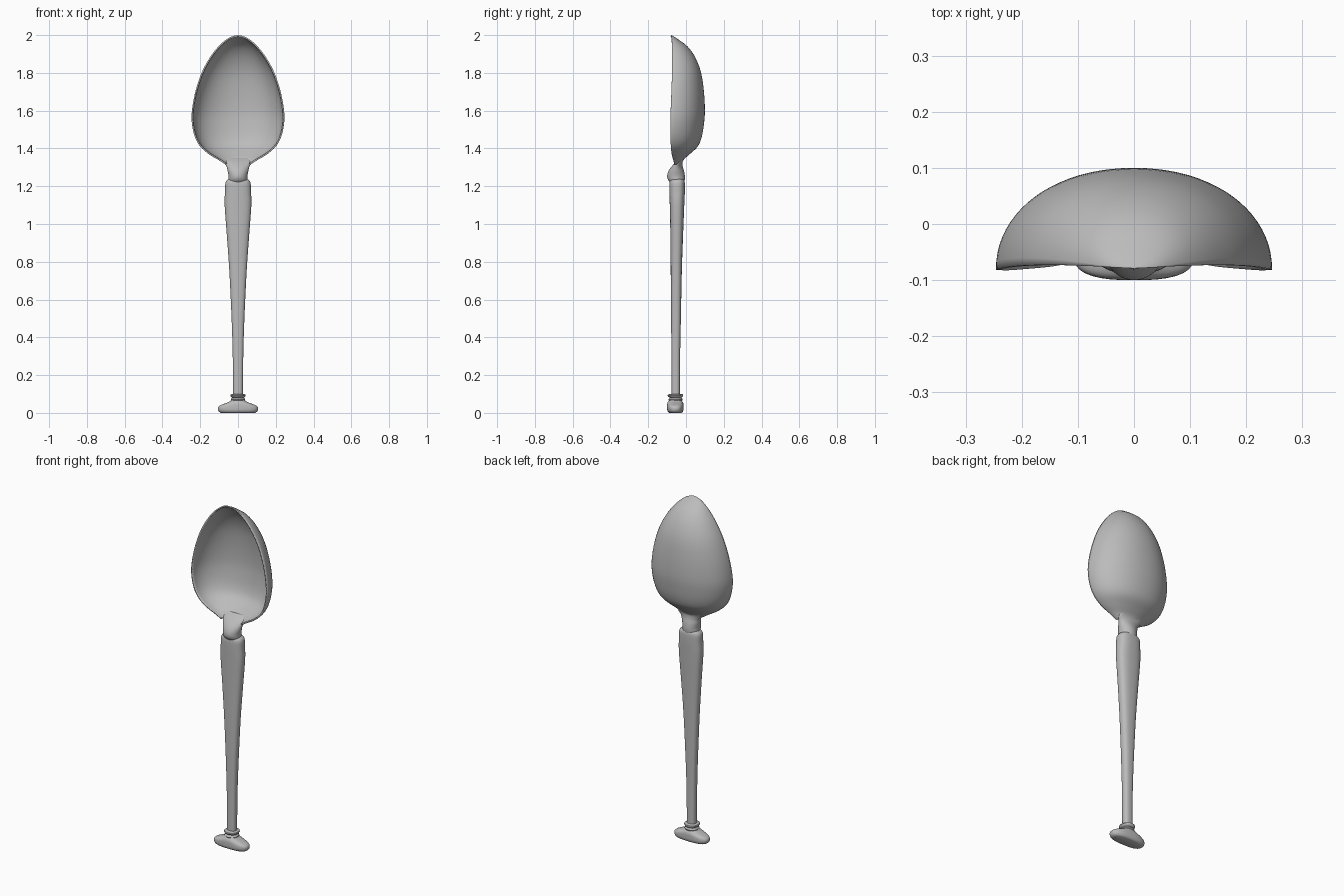
import bpy, bmesh, math

if "Cube" in bpy.data.objects:
    bpy.data.objects.remove(bpy.data.objects["Cube"], do_unlink=True)

metal = bpy.data.materials.new("grey metal")
metal.use_nodes = True
GREY = (0.5, 0.5, 0.5, 1)
metal.diffuse_color = GREY
metal.node_tree.nodes["Principled BSDF"].inputs["Base Color"].default_value = GREY


def spline(points, steps):
    """Smooth curve through the points."""
    out = []
    for i in range(len(points) - 1):
        a, b, c, d = (points[min(max(i + k, 0), len(points) - 1)] for k in (-1, 0, 1, 2))
        for s in range(steps):
            t = s / steps
            out.append([q + t / 2 * (r - p + t * (2 * p - 5 * q + 4 * r - u + t * (3 * (q - r) + u - p)))
                        for p, q, r, u in zip(a, b, c, d)])
    return out + [list(points[-1])]


def power(v, n):
    return math.copysign(abs(v) ** (2 / n), v)


def finish(name, bm, angle):
    bmesh.ops.remove_doubles(bm, verts=bm.verts, dist=1e-5)
    bmesh.ops.recalc_face_normals(bm, faces=bm.faces)
    mesh = bpy.data.meshes.new(name)
    bm.to_mesh(mesh)
    bm.free()
    mesh.materials.append(metal)
    obj = bpy.data.objects.new(name, mesh)
    bpy.context.collection.objects.link(obj)
    bpy.ops.object.select_all(action="DESELECT")
    obj.select_set(True)
    bpy.context.view_layer.objects.active = obj
    bpy.ops.object.shade_smooth_by_angle(angle=math.radians(angle))
    return obj


def bridge(bm, rings, closed):
    for low, high in zip(rings, rings[1:]):
        n = len(low)
        for i in range(n if closed else n - 1):
            j = (i + 1) % n
            bm.faces.new((low[i], low[j], high[j], high[i]))


def loft(name, sections, n=2.0, steps=1, sides=32, angle=40):
    """Solid from sections: height, half width, front y, back y."""
    bm = bmesh.new()
    rings = []
    for z, w, front, back in spline(sections, steps):
        ring = []
        for i in range(sides):
            a = math.tau * (i + 0.5) / sides
            ring.append(bm.verts.new((w * power(math.cos(a), n),
                                      (front + back) / 2 + (back - front) / 2 * power(math.sin(a), n), z)))
        rings.append(ring)
    bridge(bm, rings, True)
    bm.faces.new(rings[0])
    bm.faces.new(rings[-1])
    return finish(name, bm, angle)


# Bowl: half-oval sections of height, half width, rim y, back y
bowl_sections = [
    (1.315, .066, -.062, -.022), (1.34, .105, -.068, -.012), (1.37, .155, -.076, .02),
    (1.41, .2, -.08, .062), (1.46, .228, -.082, .083), (1.53, .244, -.082, .095),
    (1.6, .244, -.081, .1), (1.7, .226, -.077, .095), (1.8, .193, -.074, .08),
    (1.88, .15, -.073, .05), (1.94, .104, -.074, .008), (1.98, .058, -.076, -.045),
    (1.995, .026, -.078, -.069), (2.0, 0, -.079, -.079)]
bm = bmesh.new()
rows = []
for z, w, rim, back in spline(bowl_sections, 4):
    row = []
    for i in range(41):
        a = math.pi * i / 40
        row.append(bm.verts.new((w * power(math.cos(a), 2.1), rim + (back - rim) * power(math.sin(a), 2.1), z)))
    rows.append(row)
bridge(bm, rows, False)
bmesh.ops.dissolve_degenerate(bm, dist=1e-6, edges=bm.edges)
bowl = finish("bowl", bm, 60)
# Point the shell outward so its wall grows inward
if sum(p.normal.y * p.area for p in bowl.data.polygons) < 0:
    bowl.data.flip_normals()
shell = bowl.modifiers.new("wall", "SOLIDIFY")
shell.thickness = 0.008
shell.offset = -1

# Neck swelling between bowl and handle
loft("neck", [(1.215, .05, -.08, -.01), (1.235, .05, -.096, -.006), (1.255, .05, -.1, -.006),
              (1.28, .055, -.093, -.01), (1.305, .061, -.076, -.017), (1.33, .072, -.05, -.018),
              (1.35, .06, -.022, -.008)], steps=4)

# Tapered handle with rounded shoulders
loft("handle", [(.08, .026, -.076, -.032), (.3, .028, -.077, -.031), (.5, .034, -.079, -.027),
                (.75, .046, -.081, -.022), (.95, .06, -.083, -.015), (1.1, .071, -.086, -.009),
                (1.17, .069, -.088, -.006), (1.215, .067, -.088, -.006), (1.232, .058, -.083, -.01),
                (1.238, .046, -.075, -.018)], n=2.6, steps=4)

# Ringed collar above the foot
loft("collar", [(.062, .034, -.088, -.022), (.07, .038, -.094, -.018), (.076, .036, -.09, -.02),
                (.08, .031, -.084, -.024), (.085, .037, -.094, -.018), (.092, .041, -.098, -.015),
                (.097, .039, -.096, -.016), (.101, .03, -.084, -.024)], n=2.2)

# Flared foot, wide from side to side
loft("foot", [(0, .09, -.088, -.024), (.006, .101, -.096, -.017), (.018, .107, -.1, -.013),
              (.032, .105, -.1, -.013), (.042, .09, -.1, -.013), (.054, .058, -.098, -.015),
              (.062, .042, -.093, -.02), (.07, .033, -.086, -.026)], n=2.6, steps=2)
